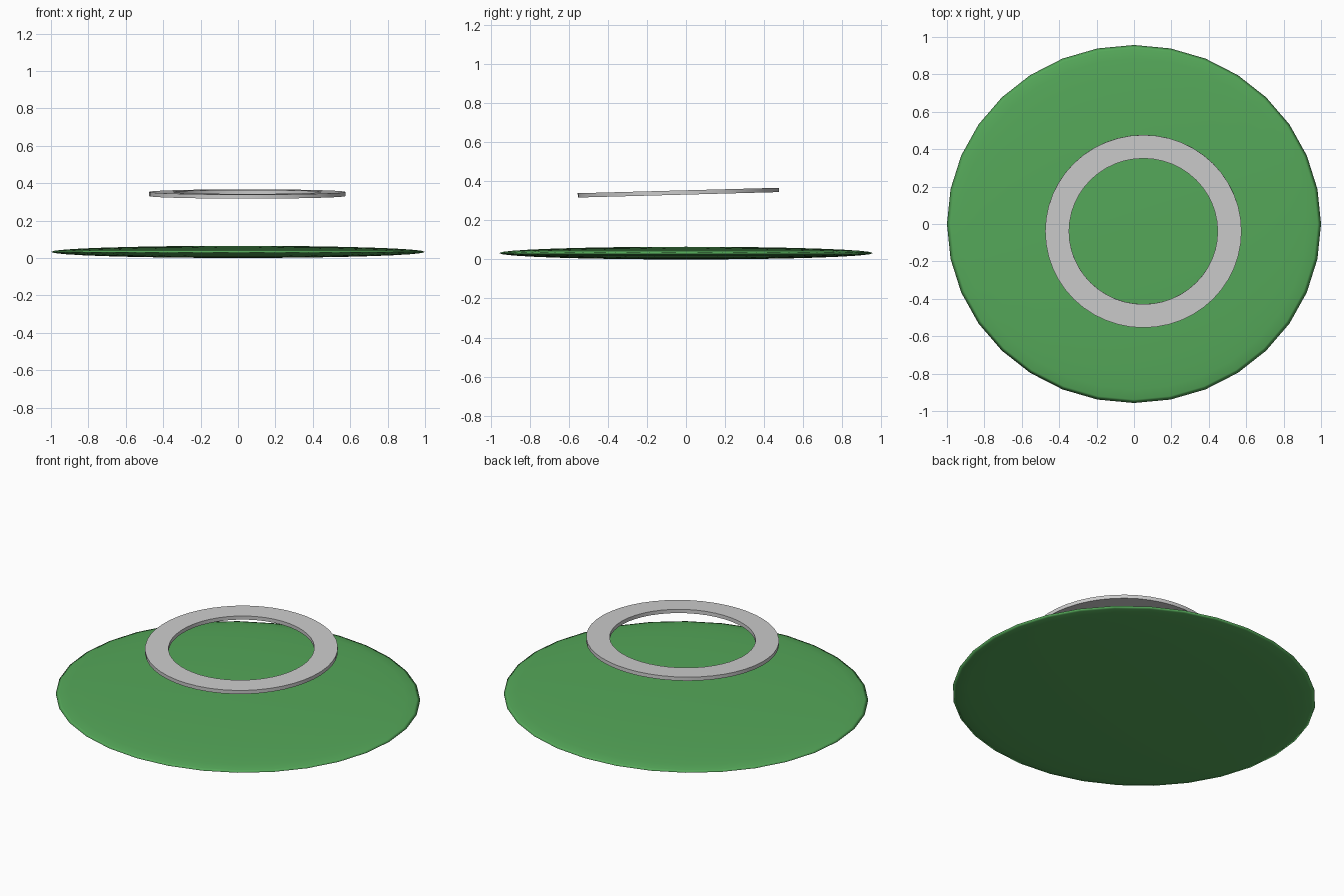
import bpy, bmesh, math

if "Cube" in bpy.data.objects:
    bpy.data.objects.remove(bpy.data.objects["Cube"])

# Ground mound: strongly flattened sphere
bpy.ops.mesh.primitive_uv_sphere_add(segments=32, ring_count=16, radius=1, location=(0, 0, 0.0325))
mound = bpy.context.object
mound.name = "ground_disc"
mound.scale = (1, 0.957, 0.0325)
bpy.ops.object.transform_apply(location=False, rotation=False, scale=True)
bpy.ops.object.shade_smooth()
green = bpy.data.materials.new("green")
green.diffuse_color = (0.09, 0.39, 0.1, 1)
green.use_nodes = True
green.node_tree.nodes["Principled BSDF"].inputs["Base Color"].default_value = green.diffuse_color
mound.data.materials.append(green)

# Floating flat ring: rectangular section spun about z, slightly squashed in y and tilted
R_IN, R_OUT, H, SIDES = 0.397, 0.525, 0.022, 48
bm = bmesh.new()
section = [bm.verts.new((r, 0, z)) for r, z in
           ((R_IN, -H / 2), (R_OUT, -H / 2), (R_OUT, H / 2), (R_IN, H / 2))]
edges = [bm.edges.new((section[i], section[(i + 1) % 4])) for i in range(4)]
bmesh.ops.spin(bm, geom=section + edges, cent=(0, 0, 0), axis=(0, 0, 1),
               angle=2 * math.pi, steps=SIDES, use_merge=False)
bmesh.ops.remove_doubles(bm, verts=bm.verts, dist=1e-5)
bmesh.ops.recalc_face_normals(bm, faces=bm.faces)
mesh = bpy.data.meshes.new("floating_ring")
bm.to_mesh(mesh)
bm.free()
ring = bpy.data.objects.new("floating_ring", mesh)
bpy.context.collection.objects.link(ring)
ring.location = (0.05, -0.039, 0.342)
ring.scale = (1, 0.982, 1)
ring.rotation_euler = (math.radians(1.55), 0, 0)
bpy.ops.object.select_all(action='DESELECT')
ring.select_set(True)
bpy.context.view_layer.objects.active = ring
bpy.ops.object.shade_smooth_by_angle(angle=math.radians(30))
